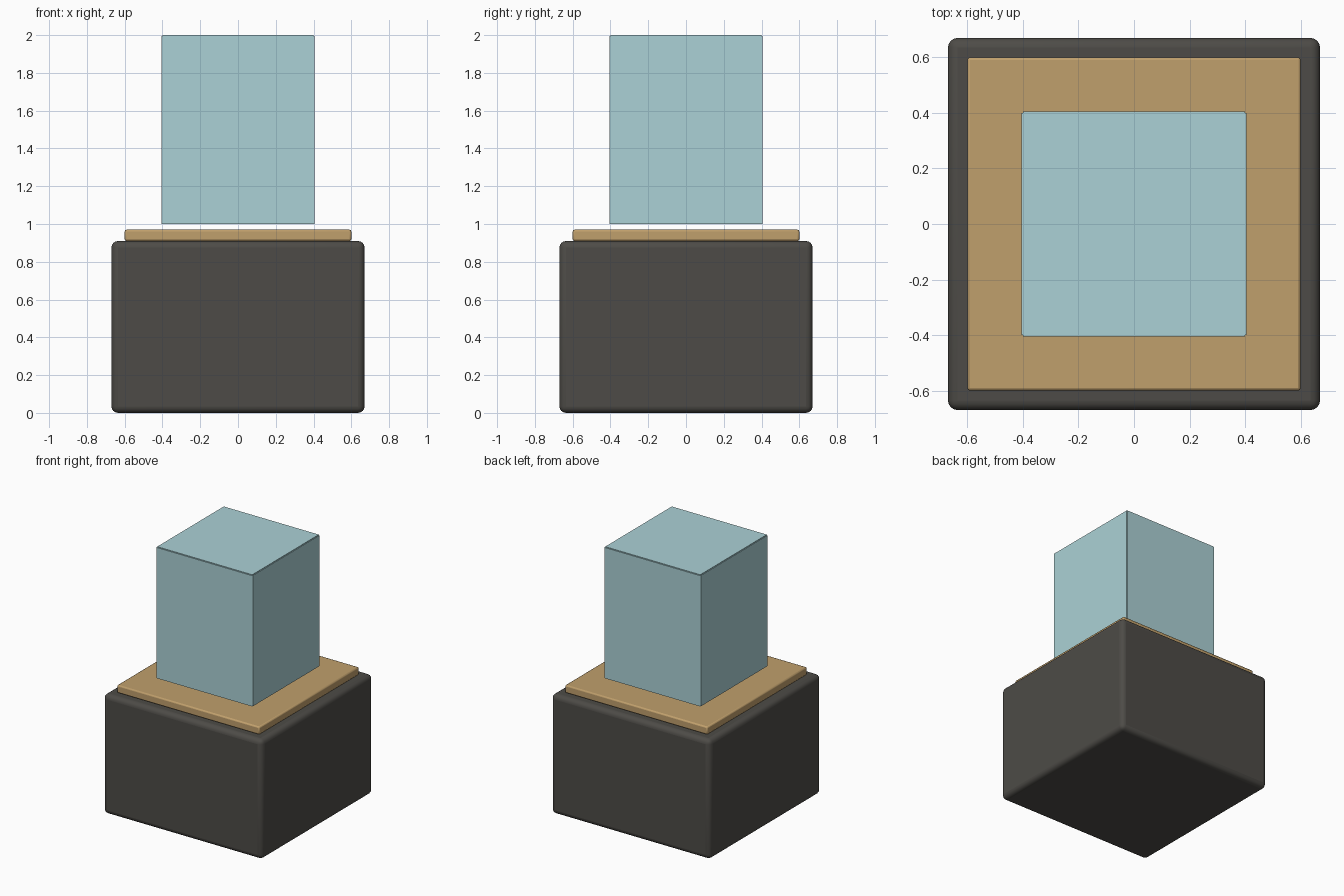
import bpy
import math

default = bpy.data.objects.get("Cube")
if default:
    bpy.data.objects.remove(default, do_unlink=True)


def material(name, color, roughness):
    mat = bpy.data.materials.new(name)
    mat.use_nodes = True
    mat.diffuse_color = color
    shader = mat.node_tree.nodes["Principled BSDF"]
    shader.inputs["Base Color"].default_value = color
    shader.inputs["Roughness"].default_value = roughness
    return mat


def box(name, size, center, mat, bevel=0, segments=3):
    bpy.ops.mesh.primitive_cube_add(size=1, location=center)
    obj = bpy.context.object
    obj.name = name
    obj.scale = size
    bpy.ops.object.transform_apply(location=False, rotation=False, scale=True)
    obj.data.materials.append(mat)
    if bevel:
        mod = obj.modifiers.new("Rounded edges", "BEVEL")
        mod.width = bevel
        mod.segments = segments
        bpy.ops.object.shade_smooth_by_angle(angle=math.radians(40))
    return obj


stone = material("dark_stone", (0.075, 0.071, 0.063, 1), 0.7)
wood = material("tan_wood", (0.53, 0.35, 0.15, 1), 0.5)
glass = material("pale_glass", (0.41, 0.64, 0.67, 1), 0.1)

# Plinth and display board
box("plinth", (1.34, 1.34, 0.91), (0, 0, 0.455), stone, bevel=0.035, segments=4)
box("display_board", (1.2, 1.2, 0.06), (0, 0, 0.94), wood, bevel=0.01, segments=2)

# Glass case: four thin upright panes and a lid, open underneath
WIDTH, THICK = 0.8, 0.01
BOTTOM, TOP = 1.0, 1.995
height, middle = TOP - BOTTOM, (TOP + BOTTOM) / 2
for side, x_name, y_name in ((-1, "right", "front"), (1, "left", "back")):
    offset = side * WIDTH / 2
    box(y_name + "_pane", (WIDTH, THICK, height), (0, offset, middle), glass)
    box(x_name + "_pane", (THICK, WIDTH, height), (offset, 0, middle), glass)
box("case_lid", (WIDTH, WIDTH, THICK), (0, 0, TOP), glass)
